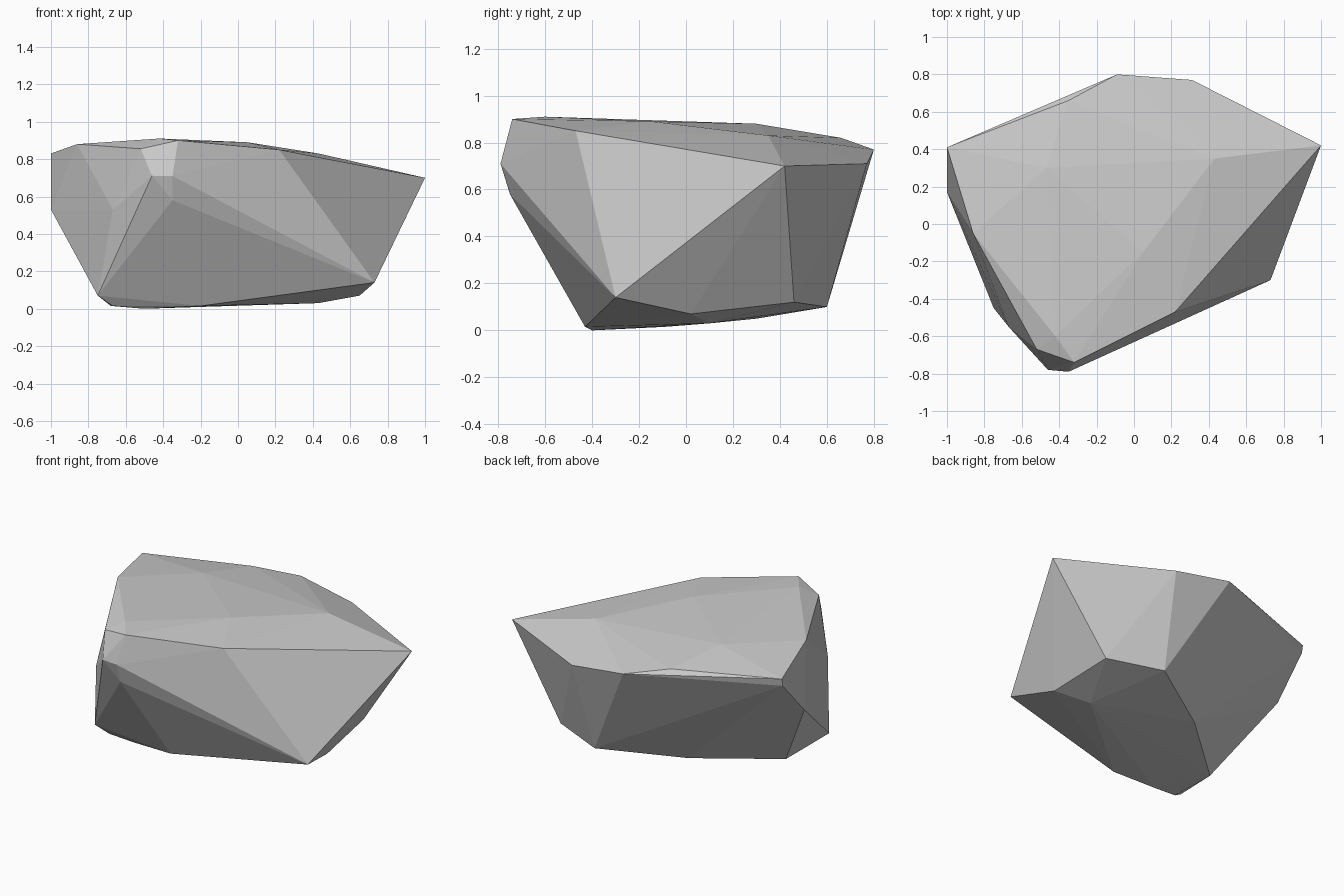
import bpy
import bmesh

# Corner points of the boulder, by layer; the faceted body is their convex hull
crown = [(-0.86, -0.05, 0.88), (-0.52, -0.67, 0.855), (-0.42, -0.60, 0.91),
         (-0.32, -0.74, 0.90), (0.22, -0.47, 0.85), (0.05, -0.15, 0.89),
         (0.43, 0.35, 0.83), (-0.47, 0.30, 0.88), (-0.35, 0.66, 0.82),
         (-1.0, 0.41, 0.83)]
belt = [(1.0, 0.42, 0.70), (0.31, 0.77, 0.71), (-0.09, 0.80, 0.77),
        (-1.0, 0.40, 0.78), (-1.0, 0.17, 0.53), (-0.67, -0.55, 0.53),
        (-0.46, -0.78, 0.71), (-0.35, -0.79, 0.71), (-0.35, -0.75, 0.58),
        (-0.50, 0.40, 0.41)]
base = [(0.73, -0.30, 0.14), (0.65, 0.02, 0.07), (0.61, 0.46, 0.12),
        (0.26, 0.60, 0.10), (-0.23, 0.30, 0.05), (-0.68, -0.09, 0.015),
        (-0.75, -0.45, 0.07), (-0.67, -0.41, 0.015), (-0.50, -0.40, 0.0),
        (-0.20, -0.43, 0.015), (0.43, 0.10, 0.03)]

bm = bmesh.new()
for p in crown + belt + base:
    bm.verts.new(p)
result = bmesh.ops.convex_hull(bm, input=bm.verts[:])

# Drop any points left inside the hull
loose = [v for v in bm.verts if not v.link_faces]
bmesh.ops.delete(bm, geom=loose, context='VERTS')
bmesh.ops.recalc_face_normals(bm, faces=bm.faces[:])

# Faceted boulder
mesh = bpy.data.meshes.new("boulder")
bm.to_mesh(mesh)
bm.free()
boulder = bpy.data.objects.new("boulder", mesh)
bpy.context.collection.objects.link(boulder)
